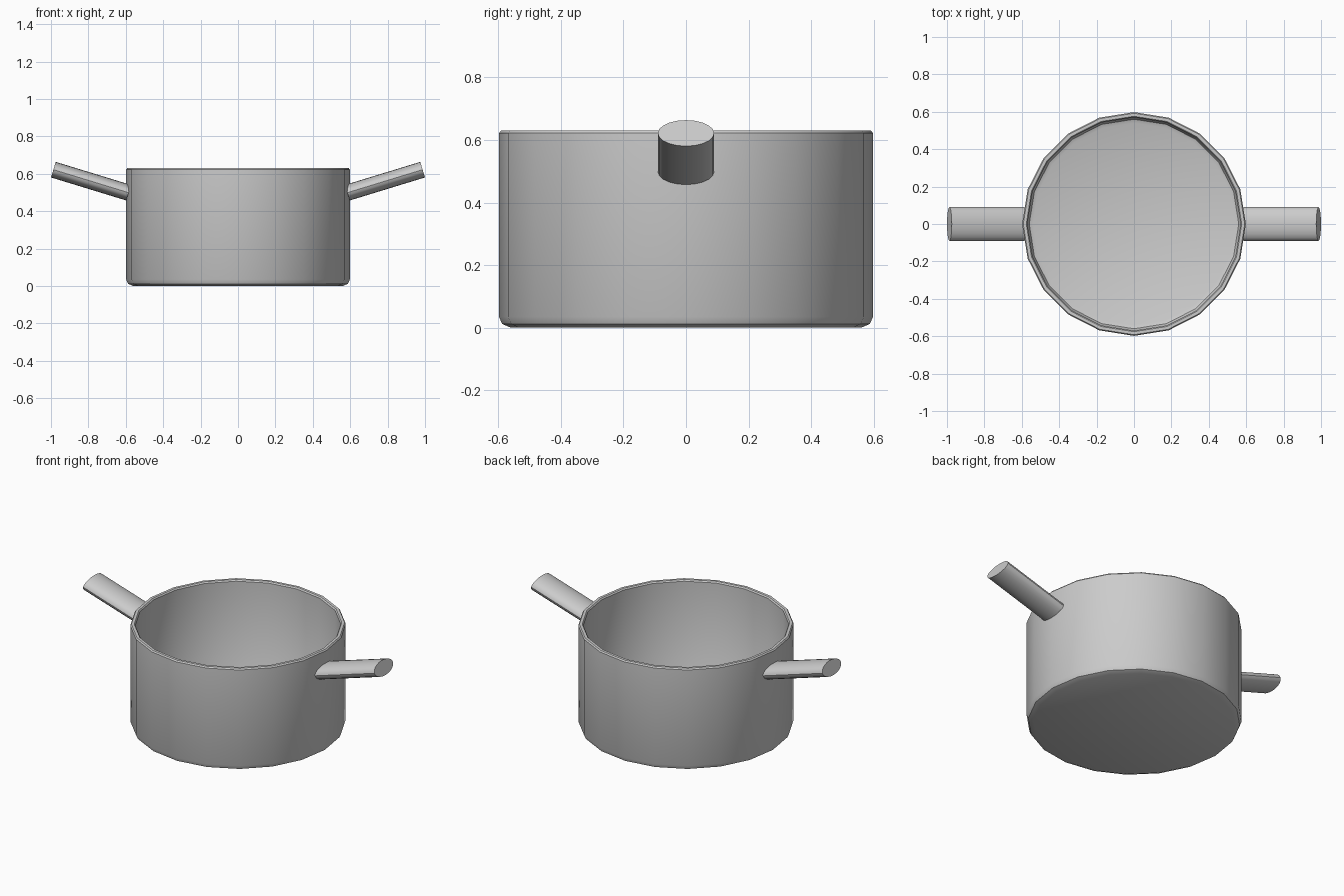
import bpy, bmesh, math
from mathutils import Vector, Matrix

if "Cube" in bpy.data.objects:
    bpy.data.objects.remove(bpy.data.objects["Cube"])


def finish(bm, name):
    bmesh.ops.recalc_face_normals(bm, faces=bm.faces)
    mesh = bpy.data.meshes.new(name)
    bm.to_mesh(mesh)
    bm.free()
    obj = bpy.data.objects.new(name, mesh)
    bpy.context.collection.objects.link(obj)
    bpy.ops.object.select_all(action='DESELECT')
    obj.select_set(True)
    bpy.context.view_layer.objects.active = obj
    bpy.ops.object.shade_smooth_by_angle(angle=math.radians(30))
    return obj


# Pot body: closed wall profile turned into a 20-sided shell
SIDES = 20
profile = [(0.56, 0.0), (0.588, 0.012), (0.598, 0.035), (0.598, 0.622),
           (0.592, 0.63), (0.576, 0.63), (0.57, 0.622), (0.57, 0.055),
           (0.56, 0.036), (0.54, 0.028)]
bm = bmesh.new()
rings = [[bm.verts.new((r * math.cos(math.tau * i / SIDES),
                        r * math.sin(math.tau * i / SIDES), z))
          for i in range(SIDES)] for r, z in profile]
for a, b in zip(rings, rings[1:]):
    for i in range(SIDES):
        j = (i + 1) % SIDES
        bm.faces.new((a[i], a[j], b[j], b[i]))
bm.faces.new(rings[0])
bm.faces.new(rings[-1])
finish(bm, "pot_body")


# Handles: flattened cylinders rising outwards from the wall
def handle(name, side):
    start = Vector((0.585 * side, 0, 0.499))
    end = Vector((0.987 * side, 0, 0.622))
    axis = end - start
    bm = bmesh.new()
    bmesh.ops.create_cone(bm, cap_ends=True, segments=20, radius1=1, radius2=1, depth=1)
    turn = Matrix.Rotation(math.atan2(axis.x, axis.z), 4, 'Y')
    size = Matrix.Diagonal((0.0435, 0.09, axis.length, 1))
    bm.transform(Matrix.Translation((start + end) / 2) @ turn @ size)
    finish(bm, name)


handle("right_handle", 1)
handle("left_handle", -1)
